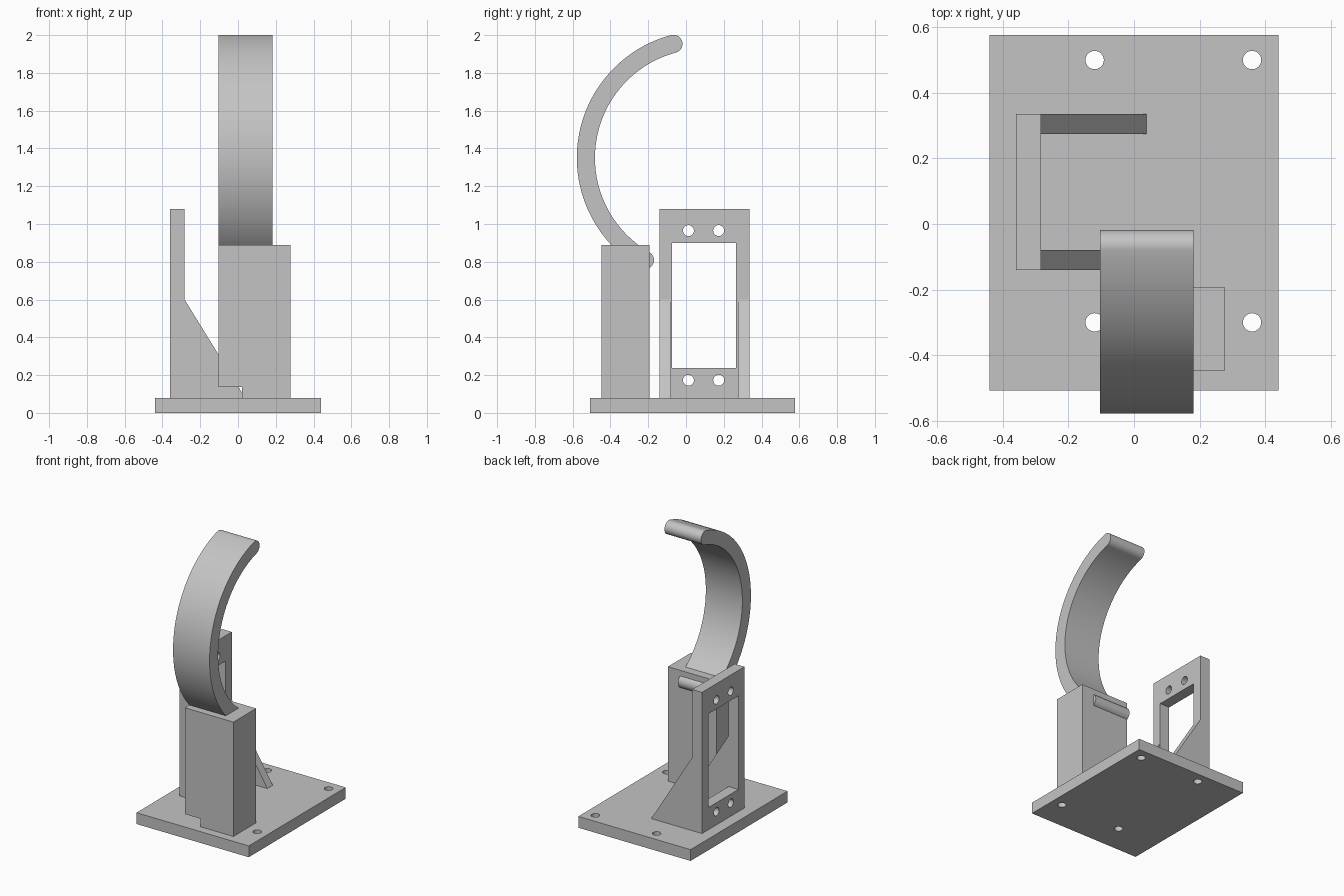
import bpy, bmesh, math
from mathutils import Matrix, Vector

if "Cube" in bpy.data.objects:
    bpy.data.objects.remove(bpy.data.objects["Cube"])

GREY = (0.55, 0.55, 0.55, 1)
mat = bpy.data.materials.new("plain_grey")
mat.use_nodes = True
mat.diffuse_color = GREY
mat.node_tree.nodes["Principled BSDF"].inputs["Base Color"].default_value = GREY


def prism(name, points, axis, lo, hi):
    """Extrude a flat outline along 'x', 'y' or 'z' from lo to hi."""
    place = {"x": lambda a, b: (lo, a, b),
             "y": lambda a, b: (a, lo, b),
             "z": lambda a, b: (a, b, lo)}[axis]
    bm = bmesh.new()
    face = bm.faces.new([bm.verts.new(place(a, b)) for a, b in points])
    step = Vector([hi - lo if axis == c else 0 for c in "xyz"])
    new = bmesh.ops.extrude_face_region(bm, geom=[face])["geom"]
    bmesh.ops.translate(bm, vec=step, verts=[v for v in new if isinstance(v, bmesh.types.BMVert)])
    # Close the starting side again if the extrusion consumed it
    if not any(all(abs(v.co["xyz".index(axis)] - lo) < 1e-6 for v in f.verts) for f in bm.faces):
        bmesh.ops.holes_fill(bm, edges=[e for e in bm.edges if e.is_boundary])
    bmesh.ops.recalc_face_normals(bm, faces=bm.faces)
    mesh = bpy.data.meshes.new(name)
    bm.to_mesh(mesh)
    bm.free()
    obj = bpy.data.objects.new(name, mesh)
    bpy.context.collection.objects.link(obj)
    mesh.materials.append(mat)
    return obj


def rect(a0, a1, b0, b1):
    return [(a0, b0), (a1, b0), (a1, b1), (a0, b1)]


def arc(ca, cb, r, start, end, steps):
    angles = [math.radians(start + (end - start) * i / steps) for i in range(steps + 1)]
    return [(ca + r * math.cos(t), cb + r * math.sin(t)) for t in angles]


def circle(a, b, r):
    return arc(a, b, r, 0, 360, 32)[:-1]


def cut(obj, cutters):
    """Subtract each cutter, then discard it."""
    bpy.context.view_layer.objects.active = obj
    for cutter in cutters:
        cutter.hide_render = True
        mod = obj.modifiers.new("cut", "BOOLEAN")
        mod.operation = "DIFFERENCE"
        mod.solver = "EXACT"
        mod.object = cutter
        bpy.ops.object.modifier_apply(modifier=mod.name)
        bpy.data.objects.remove(cutter)


def smooth(obj):
    bpy.ops.object.select_all(action="DESELECT")
    obj.select_set(True)
    bpy.context.view_layer.objects.active = obj
    bpy.ops.object.shade_smooth_by_angle(angle=math.radians(30))


# Base plate with four screw holes
BASE_TOP = 0.08
base = prism("base_plate", rect(-0.44, 0.44, -0.508, 0.577), "z", 0, BASE_TOP)
cut(base, [prism("hole", circle(x, y, 0.028), "z", -0.1, 0.2)
           for x in (-0.12, 0.36) for y in (-0.3, 0.5)])
smooth(base)

# Post with a low notch on its right side
prism("post", [(0.02, BASE_TOP), (0.277, BASE_TOP), (0.277, 0.89),
               (-0.104, 0.89), (-0.104, 0.137), (0.02, 0.137)],
      "y", -0.447, -0.193)

# Curved hook with rounded ends, passing through the post
CY, CZ, R, HALF = 0.095, 1.35, 0.625, 0.048
START, END = 105, 240


def cap(angle, first):
    t = math.radians(angle)
    return arc(CY + R * math.cos(t), CZ + R * math.sin(t), HALF, first, first + 180, 16)[1:-1]


outline = (arc(CY, CZ, R + HALF, START, END, 64) + cap(END, END)
           + arc(CY, CZ, R - HALF, END, START, 64) + cap(START, START + 180))
smooth(prism("hook", outline, "x", -0.104, 0.182))

# Upright bracket: plate and two sloped gussets, hollow between them
PLATE = -0.283
bracket = prism("bracket", [(-0.36, BASE_TOP), (0.038, BASE_TOP), (PLATE, 0.6),
                            (PLATE, 1.08), (-0.36, 1.08)], "y", -0.14, 0.335)
cutters = [prism("gap", rect(-0.079, 0.274, 0.0, 0.8), "x", PLATE, 0.3),
           prism("window", rect(-0.073, 0.264, 0.237, 0.9), "x", -0.5, 0.3)]
cutters += [prism("hole", circle(y, z, 0.029), "x", -0.5, 0.0)
            for y in (0.013, 0.173) for z in (0.173, 0.965)]
cut(bracket, cutters)
smooth(bracket)
